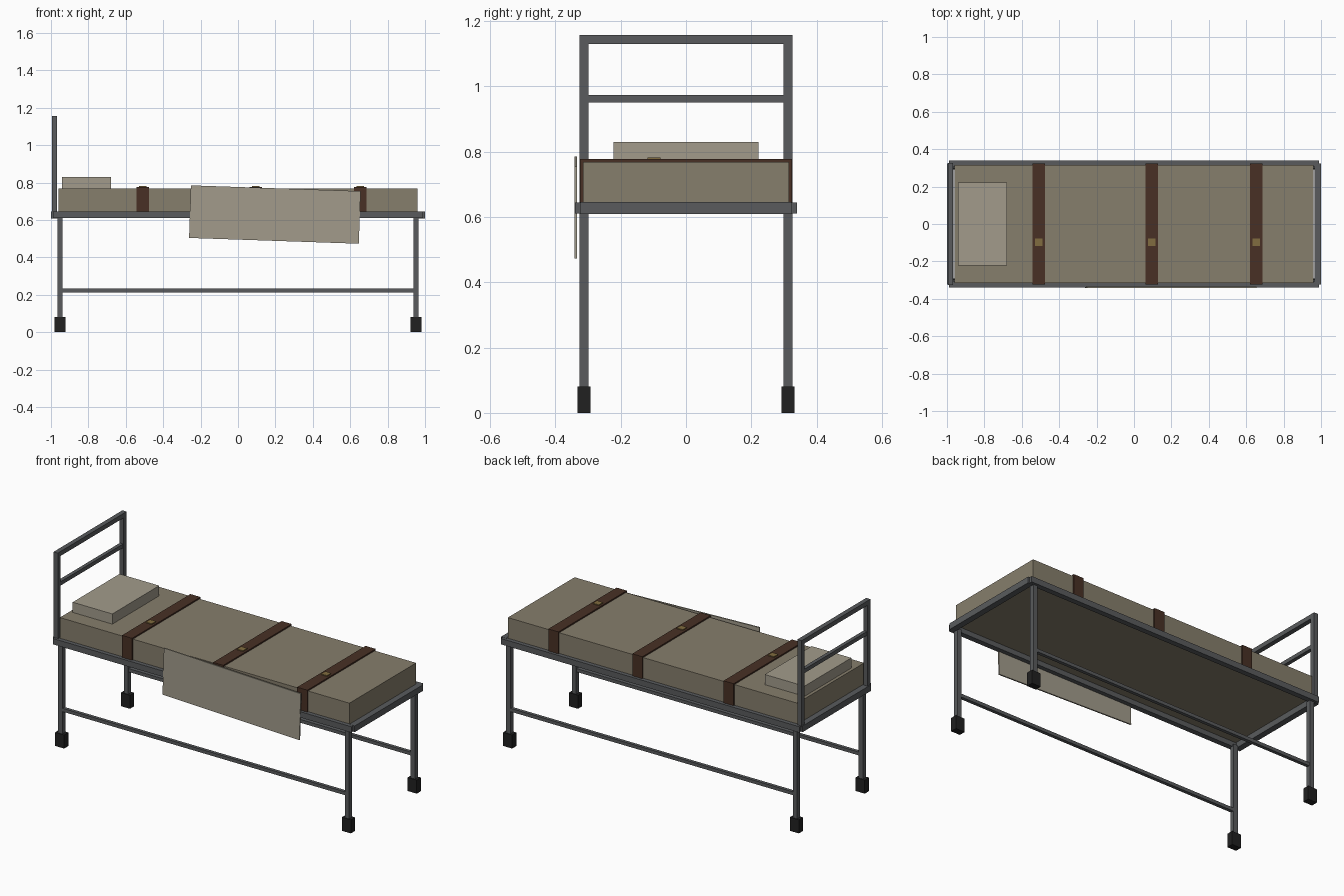
import bpy
from math import radians

if "Cube" in bpy.data.objects:
    bpy.data.objects.remove(bpy.data.objects["Cube"])


def material(name, rgb):
    m = bpy.data.materials.new(name)
    m.diffuse_color = (*rgb, 1)
    m.use_nodes = True
    m.node_tree.nodes["Principled BSDF"].inputs["Base Color"].default_value = m.diffuse_color
    return m


STEEL = material("steel", (0.10, 0.105, 0.11))
RUBBER = material("rubber", (0.015, 0.015, 0.015))
CANVAS = material("canvas", (0.24, 0.21, 0.15))
LINEN = material("linen", (0.36, 0.33, 0.26))
LEATHER = material("leather", (0.065, 0.03, 0.018))
BRASS = material("brass", (0.22, 0.15, 0.05))


def box(name, x, y, z, mat):
    """Box from (min, max) ranges on each axis."""
    bpy.ops.mesh.primitive_cube_add(size=1, location=[sum(r) / 2 for r in (x, y, z)])
    ob = bpy.context.object
    ob.name = name
    ob.scale = [r[1] - r[0] for r in (x, y, z)]
    bpy.ops.object.transform_apply(location=False, rotation=False, scale=True)
    ob.data.materials.append(mat)
    return ob


def around(c, size):
    return (c - size / 2, c + size / 2)


LEG_X, LEG_Y, TUBE = 0.951, 0.312, 0.028

# Bed frame, legs and stretchers
for sy, side in ((-1, "front"), (1, "back")):
    box(f"{side}_side_rail", (-0.99, 0.99), around(sy * 0.3245, 0.032), (0.61, 0.645), STEEL)
    box(f"{side}_stretcher", (-LEG_X, LEG_X), around(sy * LEG_Y, 0.02), (0.213, 0.233), STEEL)
    for sx, end in ((-1, "head"), (1, "foot")):
        x, y = sx * LEG_X, sy * LEG_Y
        box(f"{side}_{end}_leg", around(x, TUBE), around(y, TUBE), (0.05, 0.62), STEEL)
        box(f"{side}_{end}_leg_shoe", around(x, 0.06), around(y, 0.04), (0, 0.081), RUBBER)
    # Headboard post
    box(f"{side}_headboard_post", around(-0.981, TUBE), around(sy * LEG_Y, TUBE), (0.64, 1.156), STEEL)
for sx, end in ((-1, "head"), (1, "foot")):
    box(f"{end}_end_rail", around(sx * 0.982, 0.036), (-0.323, 0.323), (0.609, 0.646), STEEL)

# Headboard bars
box("headboard_top_bar", around(-0.981, TUBE), (-0.326, 0.326), (1.13, 1.157), STEEL)
box("headboard_middle_bar", around(-0.981, 0.022), (-0.31, 0.31), (0.95, 0.973), STEEL)

# Mattress and pillow
box("mattress", (-0.96, 0.96), (-0.316, 0.316), (0.64, 0.769), CANVAS)
box("pillow", (-0.941, -0.678), (-0.222, 0.222), (0.765, 0.83), LINEN)

# Restraint straps with buckles
for i, x in enumerate((-0.509, 0.096, 0.653), 1):
    xr = around(x, 0.067)
    box(f"strap_{i}_top", xr, (-0.324, 0.324), (0.767, 0.777), LEATHER)
    for sy, side in ((-1, "front"), (1, "back")):
        box(f"strap_{i}_{side}", xr, around(sy * 0.319, 0.01), (0.635, 0.77), LEATHER)
    box(f"strap_{i}_buckle", around(x, 0.04), around(-0.098, 0.04), (0.772, 0.782), BRASS)

# Sheet hanging crookedly over the front rail
sheet = box("hanging_sheet", around(0.197, 0.908), (-0.342, -0.334), around(0.629, 0.281), LINEN)
sheet.rotation_euler.y = radians(1.95)
